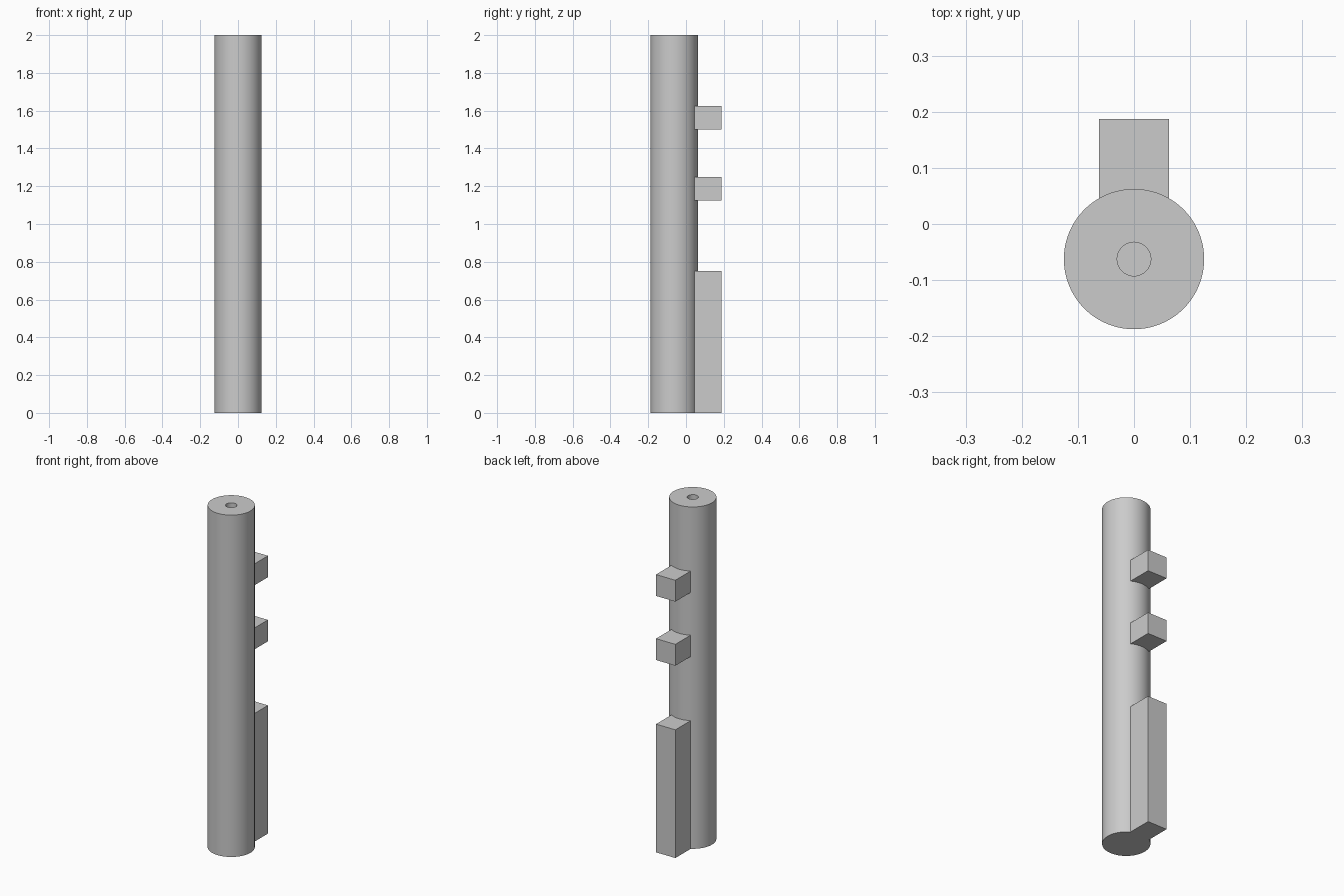
import bpy
import bmesh
from math import cos, sin, pi, radians

if "Cube" in bpy.data.objects:
    bpy.data.objects.remove(bpy.data.objects["Cube"], do_unlink=True)

SEGMENTS = 96
RADIUS = 0.125
AXIS_Y = -0.0625
HEIGHT = 2.0
BORE_RADIUS = 0.03
BORE_DEPTH = 0.25
BACK_Y = 0.1875

grey = bpy.data.materials.new("plain grey")
grey.use_nodes = True
colour = (0.6, 0.6, 0.6, 1)
grey.diffuse_color = colour
grey.node_tree.nodes["Principled BSDF"].inputs["Base Color"].default_value = colour


def finish(name, bm):
    """Turn a bmesh into a named, shaded object."""
    bmesh.ops.recalc_face_normals(bm, faces=bm.faces[:])
    mesh = bpy.data.meshes.new(name)
    bm.to_mesh(mesh)
    bm.free()
    mesh.materials.append(grey)
    obj = bpy.data.objects.new(name, mesh)
    bpy.context.collection.objects.link(obj)
    bpy.ops.object.select_all(action="DESELECT")
    obj.select_set(True)
    bpy.context.view_layer.objects.active = obj
    bpy.ops.object.shade_smooth_by_angle(angle=radians(30))
    return obj


def circle(bm, radius, z):
    """Ring of vertices around the shaft axis."""
    return [bm.verts.new((radius * cos(2 * pi * i / SEGMENTS),
                          AXIS_Y + radius * sin(2 * pi * i / SEGMENTS), z))
            for i in range(SEGMENTS)]


def build_shaft():
    """Round shaft with a blind bore in its top end."""
    bm = bmesh.new()
    rings = [circle(bm, RADIUS, 0), circle(bm, RADIUS, HEIGHT),
             circle(bm, BORE_RADIUS, HEIGHT),
             circle(bm, BORE_RADIUS, HEIGHT - BORE_DEPTH)]
    for low, high in zip(rings, rings[1:]):
        for i in range(SEGMENTS):
            j = (i + 1) % SEGMENTS
            bm.faces.new((low[i], low[j], high[j], high[i]))
    bm.faces.new(rings[0])
    bm.faces.new(rings[-1])
    finish("shaft", bm)


def build_block(name, bottom, top):
    """Block whose inner end follows the curve of the shaft."""
    half_angle = radians(30)
    steps = SEGMENTS // 6
    angles = [pi / 2 - half_angle + 2 * half_angle * i / steps
              for i in range(steps + 1)]
    outline = [(RADIUS * cos(a), AXIS_Y + RADIUS * sin(a)) for a in angles]
    outline += [(-RADIUS / 2, BACK_Y), (RADIUS / 2, BACK_Y)]
    bm = bmesh.new()
    face = bm.faces.new([bm.verts.new((x, y, bottom)) for x, y in outline])
    lifted = bmesh.ops.extrude_face_region(bm, geom=[face], use_keep_orig=True)
    verts = [v for v in lifted["geom"] if isinstance(v, bmesh.types.BMVert)]
    bmesh.ops.translate(bm, verts=verts, vec=(0, 0, top - bottom))
    finish(name, bm)


build_shaft()
build_block("long_lower_block", 0, 0.75)
build_block("middle_tooth", 1.125, 1.25)
build_block("upper_tooth", 1.5, 1.625)
